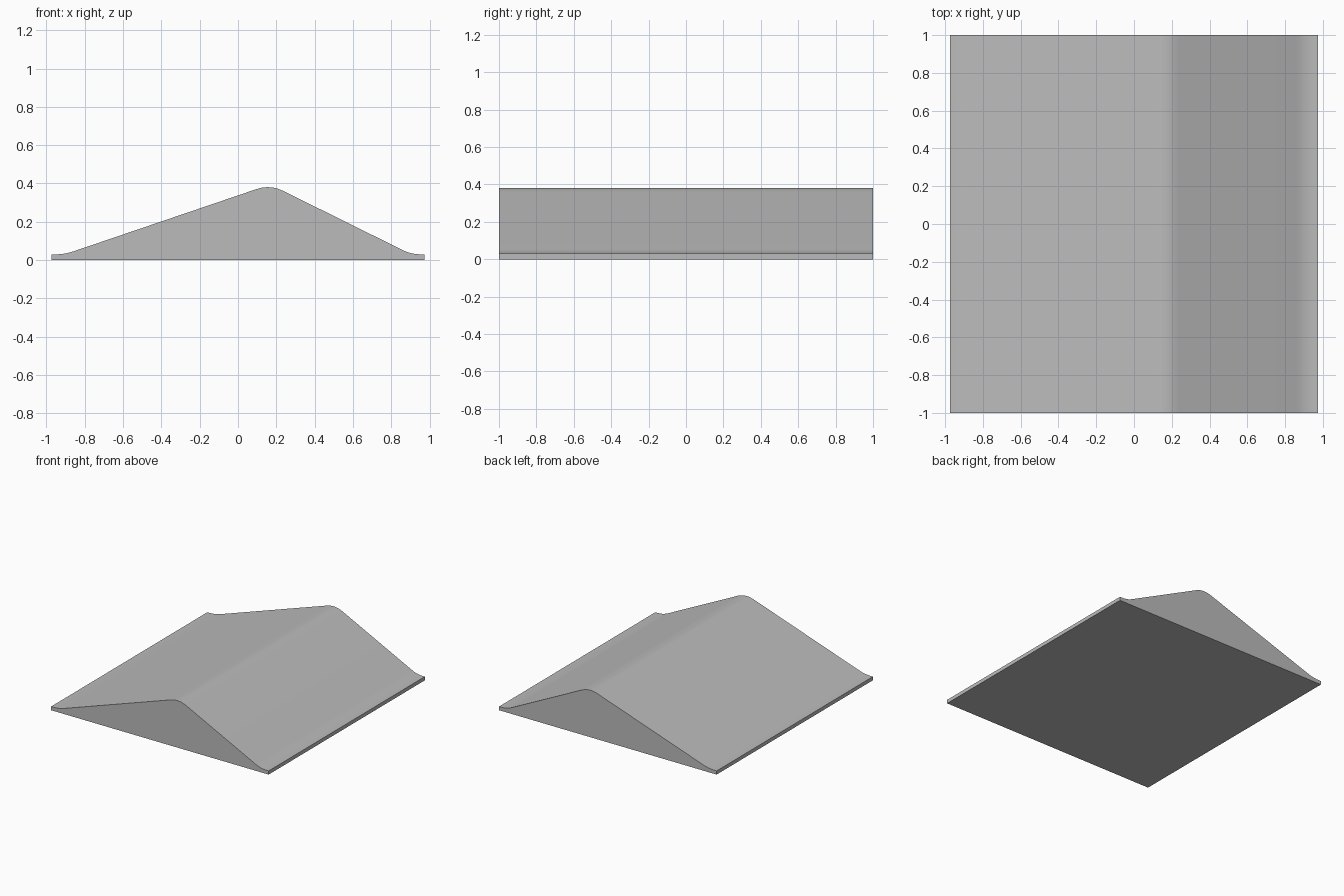
import bpy
import bmesh
import math
from mathutils import Vector

cube = bpy.data.objects.get("Cube")
if cube:
    bpy.data.objects.remove(cube, do_unlink=True)

HALF_X, HALF_Y, LIP = 0.975, 1.0, 0.03


def rounded(before, corner, after, reach, steps=5):
    """Points of a soft bend that replaces a sharp profile corner."""
    a = corner + (before - corner).normalized() * reach
    b = corner + (after - corner).normalized() * reach
    points = []
    for i in range(steps + 1):
        t = i / steps
        points.append(a * (1 - t) ** 2 + corner * 2 * t * (1 - t) + b * t ** 2)
    return points


# Cross-section: thin lips at both edges, off-centre rounded ridge
left_edge, right_edge = Vector((-HALF_X, LIP)), Vector((HALF_X, LIP))
left_toe, right_toe = Vector((-0.905, LIP)), Vector((0.905, LIP))
ridge = Vector((0.168, 0.395))
profile = [Vector((-HALF_X, 0)), left_edge]
profile += rounded(left_edge, left_toe, ridge, 0.05)
profile += rounded(left_toe, ridge, right_toe, 0.075)
profile += rounded(ridge, right_toe, right_edge, 0.05)
profile += [right_edge, Vector((HALF_X, 0))]

# Extrude the section from front to back
bm = bmesh.new()
front = bm.faces.new([bm.verts.new((p.x, -HALF_Y, p.y)) for p in profile])
result = bmesh.ops.extrude_face_region(bm, geom=[front], use_keep_orig=True)
back = [v for v in result["geom"] if isinstance(v, bmesh.types.BMVert)]
bmesh.ops.translate(bm, verts=back, vec=(0, 2 * HALF_Y, 0))
bmesh.ops.recalc_face_normals(bm, faces=bm.faces[:])
mesh = bpy.data.meshes.new("ridged_speed_ramp")
bm.to_mesh(mesh)
bm.free()

ramp = bpy.data.objects.new("ridged_speed_ramp", mesh)
bpy.context.collection.objects.link(ramp)

# Plain grey surface
grey = bpy.data.materials.new("plain_grey")
grey.use_nodes = True
color = (0.5, 0.5, 0.5, 1)
grey.diffuse_color = color
grey.node_tree.nodes["Principled BSDF"].inputs["Base Color"].default_value = color
mesh.materials.append(grey)

# Smooth bends, sharp outer edges
bpy.context.view_layer.objects.active = ramp
ramp.select_set(True)
bpy.ops.object.shade_smooth_by_angle(angle=math.radians(30))
